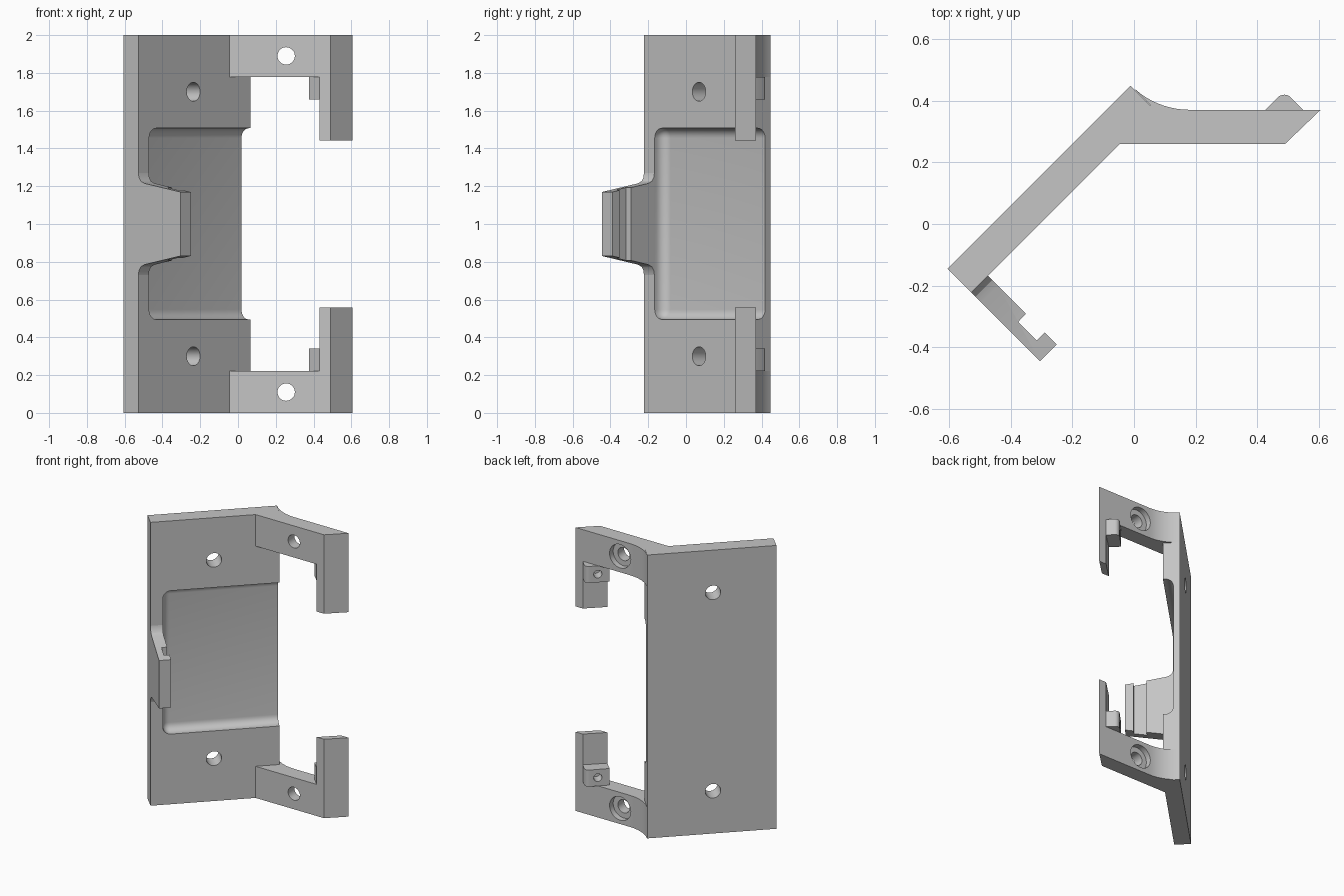
import bpy, bmesh, math
from mathutils import Vector, Matrix

if "Cube" in bpy.data.objects:
    bpy.data.objects.remove(bpy.data.objects["Cube"])

TONE = (0.56, 0.56, 0.56, 1)
grey = bpy.data.materials.new("plain_grey")
grey.use_nodes = True
grey.diffuse_color = TONE
grey.node_tree.nodes["Principled BSDF"].inputs["Base Color"].default_value = TONE

R = math.sqrt(0.5)
ALONG = Vector((R, R, 0))     # along the slanted plate
OUT = Vector((R, -R, 0))      # out of its inner face
UP = Vector((0, 0, 1))


def finish(name, bm):
    bmesh.ops.recalc_face_normals(bm, faces=bm.faces[:])
    mesh = bpy.data.meshes.new(name)
    bm.to_mesh(mesh)
    bm.free()
    mesh.materials.append(grey)
    obj = bpy.data.objects.new(name, mesh)
    bpy.context.collection.objects.link(obj)
    return obj


def prism(name, pts, a, b, place=lambda u, v, w: Vector((u, v, w))):
    """Extrude a closed profile from a to b; place maps it into space."""
    bm = bmesh.new()
    low = [bm.verts.new(place(u, v, a)) for u, v in pts]
    high = [bm.verts.new(place(u, v, b)) for u, v in pts]
    bm.faces.new(low)
    bm.faces.new(high)
    n = len(pts)
    for i in range(n):
        j = (i + 1) % n
        bm.faces.new((low[i], low[j], high[j], high[i]))
    return finish(name, bm)


def rod(centre, axis, radius, length):
    bm = bmesh.new()
    turn = axis.to_track_quat("Z", "Y").to_matrix().to_4x4()
    bmesh.ops.create_cone(bm, cap_ends=True, segments=32, radius1=radius, radius2=radius,
                          depth=length, matrix=Matrix.Translation(centre) @ turn)
    return finish("cutter", bm)


def rounded_box(low, high, radius):
    """Box with all edges rounded, turned to line up with the plate."""
    bm = bmesh.new()
    bmesh.ops.create_cube(bm, size=1)
    for v in bm.verts:
        v.co = [h if c > 0 else l for c, l, h in zip(v.co, low, high)]
    bm.normal_update()
    bmesh.ops.bevel(bm, geom=bm.edges[:], offset=radius, offset_type="OFFSET", segments=6,
                    profile=0.5, affect="EDGES")
    bm.transform(Matrix.Rotation(math.radians(45), 4, "Z"))
    return finish("cutter", bm)


def combine(obj, other, operation="DIFFERENCE"):
    mod = obj.modifiers.new("combine", "BOOLEAN")
    mod.operation, mod.solver, mod.object = operation, "EXACT", other
    bpy.context.view_layer.objects.active = obj
    bpy.ops.object.modifier_apply(modifier=mod.name)
    bpy.data.objects.remove(other)


def arc(cx, cy, r, start, end, steps):
    angles = [math.radians(start + (end - start) * i / steps) for i in range(steps + 1)]
    return [(cx + r * math.cos(a), cy + r * math.sin(a)) for a in angles]


# Slanted plate with two screw holes
plate = prism("slanted_plate", [(-0.605, -0.145), (-0.0115, 0.4485),
                                (0.066, 0.371), (-0.5275, -0.2225)], 0, 2)
for z in (0.3, 1.7):
    combine(plate, rod(Vector((-0.235, 0.068, z)), OUT, 0.05, 0.5))

# Round-edged recess, open at the back end of the plate
combine(plate, rounded_box((-0.45, -0.1, 0.495), (0.5, 0.283, 1.507), 0.052))

# Hook: notched outline, trimmed to a tapering side shape with flared root
hook = prism("hook", [(-0.5475, -0.2025), (-0.305, -0.445), (-0.25, -0.39), (-0.289, -0.351),
                      (-0.315, -0.377), (-0.375, -0.317), (-0.35, -0.29), (-0.49, -0.15)], 0.6, 1.4)
half = [(-0.2157, 0.27), (-0.211, 0.245), (-0.197, 0.226), (-0.17, 0.215), (0.11, 0.1675)]
side = [(s, 1 + h) for s, h in half] + [(s, 1 - h) for s, h in reversed(half)]
combine(hook, prism("cutter", side, -0.7, -0.3,
                    lambda s, z, w: ALONG * w + OUT * s + UP * z), "INTERSECT")

# Two mirrored arms, each with a slanted claw and a drilled lug behind it
arm_outline = [(-0.045, 0.26), (0.49, 0.26), (0.605, 0.37)] + arc(0.18, 0.637, 0.267, 270, 225, 10) \
    + [(0.066, 0.371)]
claw_outline = [(0.432, 0.26), (0.49, 0.26), (0.605, 0.37), (0.547, 0.37)]
lug_outline = [(0.375, 0.317), (0.432, 0.26), (0.49, 0.3), (0.547, 0.37)] \
    + arc(0.487, 0.389, 0.03, 45, 135, 6)
parts = [plate, hook]
for name, sign in (("upper", 1), ("lower", -1)):
    def place(u, v, w, k=sign):
        return Vector((u, v, 1 + k * w))

    arm = prism(name + "_arm", arm_outline, 0.777, 1, place)
    combine(arm, prism("claw", claw_outline, 0.443, 0.777, place), "UNION")
    combine(arm, prism("lug", lug_outline, 0.66, 0.777, place), "UNION")
    # Lug hole, then arm screw hole with its counterbore
    combine(arm, rod(place(0.43, 0.37, 0.718), OUT, 0.027, 0.14))
    combine(arm, rod(place(0.255, 0.3, 0.89), Vector((0, 1, 0)), 0.046, 0.4))
    combine(arm, rod(place(0.255, 0.43, 0.89), Vector((0, 1, 0)), 0.083, 0.2))
    parts.append(arm)

# Smooth the curved faces, keep the edges sharp
bpy.ops.object.select_all(action="DESELECT")
for obj in parts:
    obj.select_set(True)
bpy.context.view_layer.objects.active = plate
bpy.ops.object.shade_smooth_by_angle(angle=math.radians(30))
